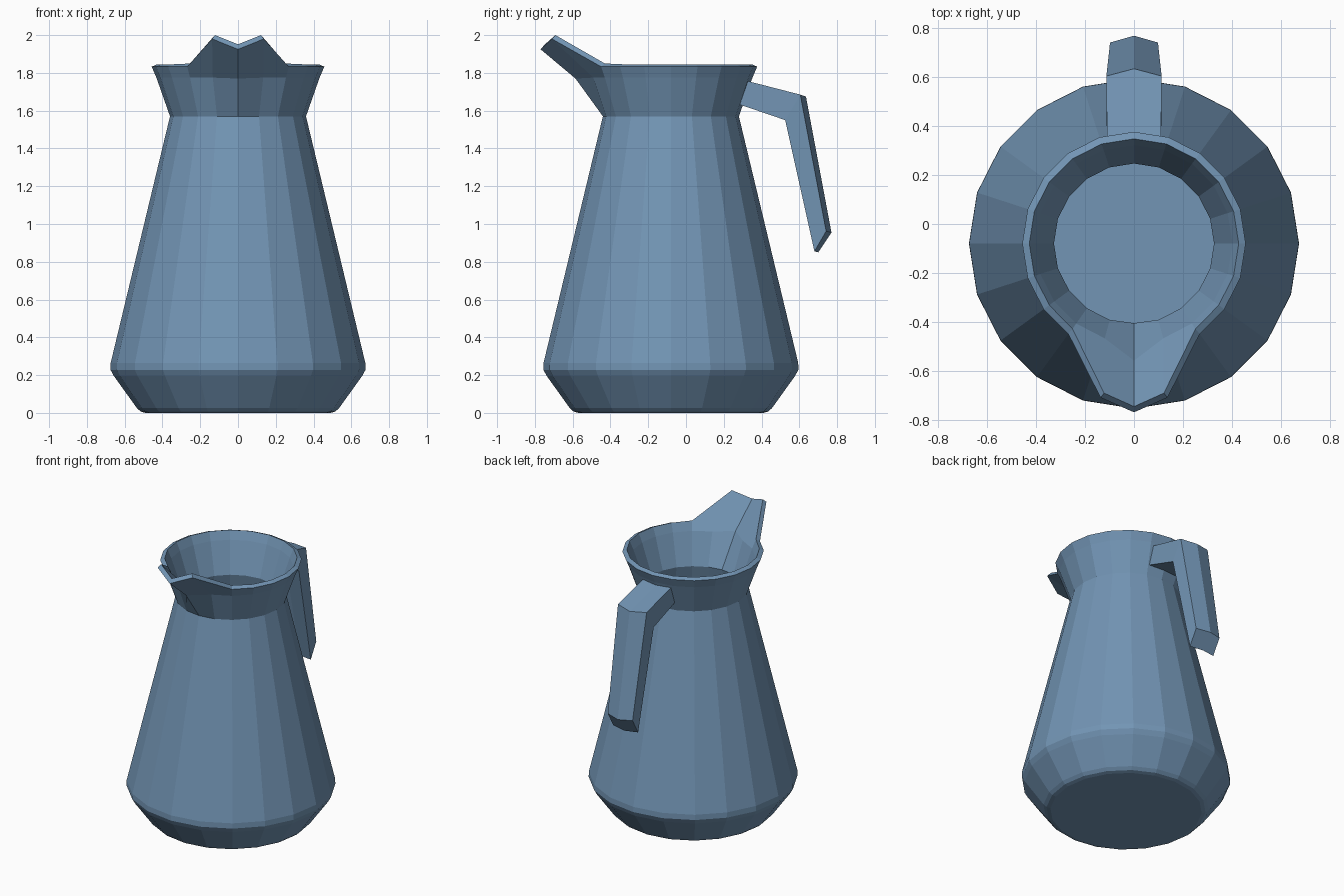
import bpy, bmesh, math

if "Cube" in bpy.data.objects:
    bpy.data.objects.remove(bpy.data.objects["Cube"])

blue = bpy.data.materials.new("steel blue")
blue.diffuse_color = (0.17, 0.30, 0.46, 1)
blue.use_nodes = True
blue.node_tree.nodes["Principled BSDF"].inputs["Base Color"].default_value = blue.diffuse_color


def finish(name, bm):
    mesh = bpy.data.meshes.new(name)
    bm.to_mesh(mesh)
    bm.free()
    mesh.materials.append(blue)
    obj = bpy.data.objects.new(name, mesh)
    bpy.context.collection.objects.link(obj)
    return obj


# Jug body: 20-sided turned shell, open at the top
SIDES, CY = 20, -0.08
profile = [(0.49, 0.0), (0.515, 0.007), (0.535, 0.025), (0.657, 0.195),
           (0.675, 0.228), (0.674, 0.265), (0.36, 1.57), (0.432, 1.775),
           (0.457, 1.833)]
bm = bmesh.new()
rings = []
for r, z in profile:
    rings.append([bm.verts.new((r * math.cos(a), CY + r * math.sin(a), z))
                  for a in (i * math.tau / SIDES for i in range(SIDES))])
bm.faces.new(rings[0][::-1])
for lo, hi in zip(rings, rings[1:]):
    for i in range(SIDES):
        j = (i + 1) % SIDES
        bm.faces.new((lo[i], lo[j], hi[j], hi[i]))

# Pouring lip: pull the three front rim points out and up
front = SIDES * 3 // 4
for s in (-1, 1):
    rings[-1][front + s].co = (s * 0.137, -0.71, 1.98)
rings[-1][front].co = (0, -0.77, 1.925)
rings[-2][front].co = (0, -0.585, 1.77)
body = finish("jug_body", bm)

# Wall thickness, grown inwards
shell = body.modifiers.new("wall", 'SOLIDIFY')
shell.thickness = 0.031
shell.offset = -1
shell.use_even_offset = True

# Handle: six-point section with a ridge along its outer side
# Each row: half width, side outer, ridge outer, side inner, middle inner (y, z)
stations = [
    (0.11, (0.325, 1.757), (0.325, 1.757), (0.285, 1.632), (0.285, 1.632)),
    (0.113, (0.605, 1.685), (0.635, 1.675), (0.525, 1.55), (0.54, 1.546)),
    (0.098, (0.742, 0.962), (0.77, 0.955), (0.68, 0.855), (0.70, 0.85)),
]
bm = bmesh.new()
loops = []
for w, so, ro, si, mi in stations:
    pts = [(-w, *so), (0, *ro), (w, *so), (w, *si), (0, *mi), (-w, *si)]
    loops.append([bm.verts.new(p) for p in pts])
for a, b in zip(loops, loops[1:]):
    for i in range(6):
        j = (i + 1) % 6
        bm.faces.new((a[i], a[j], b[j], b[i]))
for end in (loops[0], loops[-1]):
    bm.faces.new(end)
bmesh.ops.recalc_face_normals(bm, faces=bm.faces)
finish("handle", bm)
